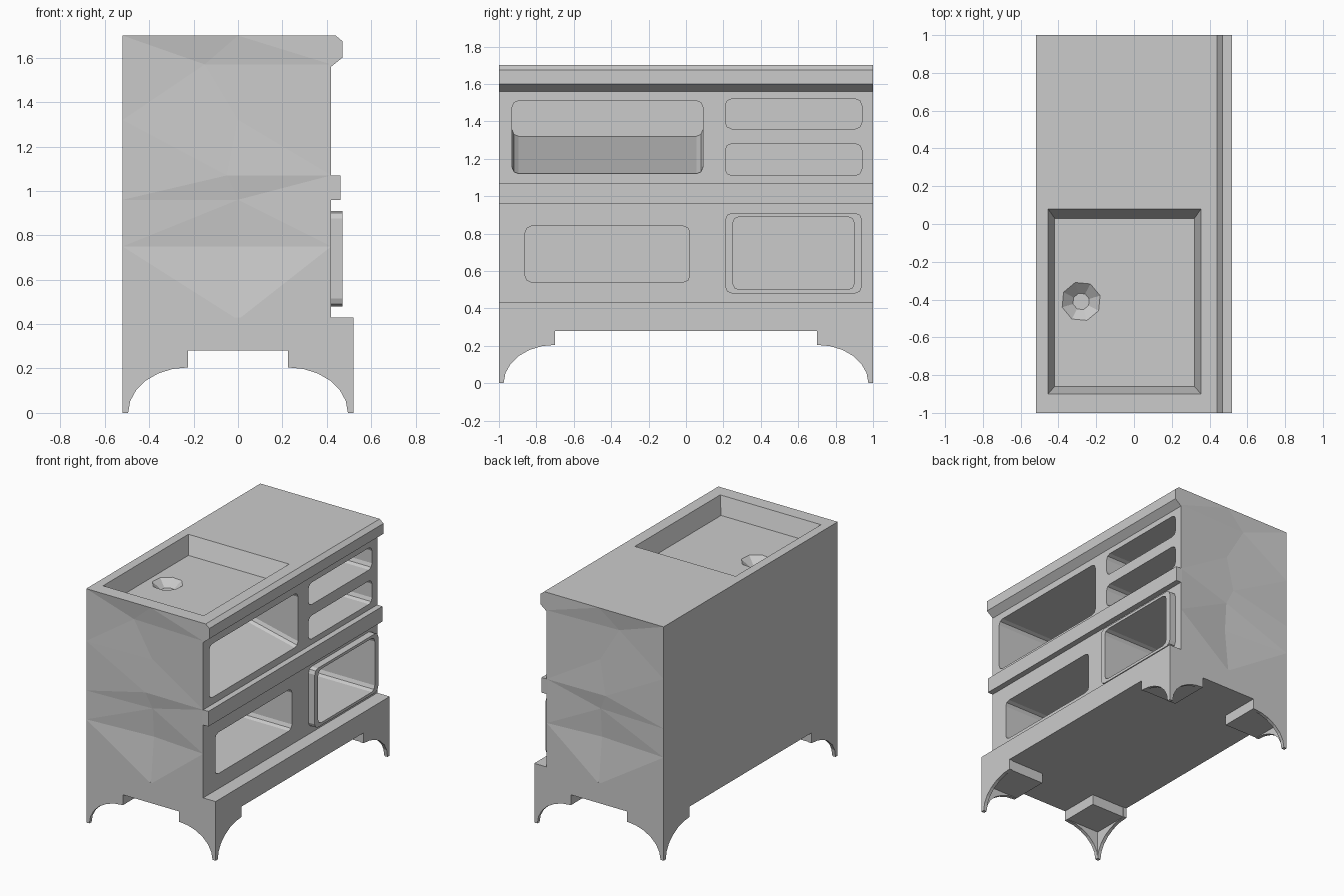
import bpy, bmesh, math
from mathutils import Vector

cube = bpy.data.objects.get("Cube")
if cube:
    bpy.data.objects.remove(cube)

grey = bpy.data.materials.new("plain_grey")
grey.use_nodes = True
colour = (0.6, 0.6, 0.6, 1)
grey.diffuse_color = colour
grey.node_tree.nodes["Principled BSDF"].inputs["Base Color"].default_value = colour


def loft(name, rings):
    """Closed solid through matching rings of points."""
    bm = bmesh.new()
    loops = [[bm.verts.new(p) for p in ring] for ring in rings]
    n = len(loops[0])
    for a, b in zip(loops, loops[1:]):
        for i in range(n):
            j = (i + 1) % n
            bm.faces.new((a[i], a[j], b[j], b[i]))
    bm.faces.new(loops[0][::-1])
    bm.faces.new(loops[-1])
    bmesh.ops.triangulate(bm, faces=[f for f in bm.faces if len(f.verts) == 4])
    bmesh.ops.recalc_face_normals(bm, faces=bm.faces)
    mesh = bpy.data.meshes.new(name)
    bm.to_mesh(mesh)
    bm.free()
    mesh.materials.append(grey)
    ob = bpy.data.objects.new(name, mesh)
    bpy.context.collection.objects.link(ob)
    return ob


def box(name, x0, x1, y0, y1, z0, z1):
    rect = [(x0, y0), (x1, y0), (x1, y1), (x0, y1)]
    return loft(name, [[(x, y, z) for x, y in rect] for z in (z0, z1)])


def rounded(y0, y1, z0, z1, r=0.035):
    """Rounded rectangle in the y-z plane."""
    pts = []
    corners = [(y1 - r, z1 - r), (y0 + r, z1 - r), (y0 + r, z0 + r), (y1 - r, z0 + r)]
    for k, (cy, cz) in enumerate(corners):
        for s in range(3):
            a = math.radians(90 * k + 45 * s)
            pts.append((cy + r * math.cos(a), cz + r * math.sin(a)))
    return pts


def cut(target, cutter):
    cutter.hide_render = True
    mod = target.modifiers.new("cut", "BOOLEAN")
    mod.operation = "DIFFERENCE"
    mod.solver = "EXACT"
    mod.object = cutter
    bpy.ops.object.select_all(action="DESELECT")
    bpy.context.view_layer.objects.active = target
    target.select_set(True)
    bpy.ops.object.modifier_apply(modifier=mod.name)
    bpy.data.objects.remove(cutter)


# Cabinet body, with shallow dents in both end walls
def body_ring(z, dent, mid):
    half = [(-0.52, -1), (mid, dent - 1), (0.42, -1)]
    return [(x, y, z) for x, y in half + [(x, -y) for x, y in half[::-1]]]


body = loft("cabinet_body", [body_ring(*r) for r in (
    (0.42, 0, 0), (0.75, 0.035, 0), (0.96, 0.02, 0), (1.07, 0.005, -0.05),
    (1.32, 0.015, 0), (1.57, 0.02, -0.15), (1.70, 0, 0))])

# Compartments open towards the long front; one has a floor rising to the back
openings = [
    (-0.93, 0.09, 1.12, 1.51, 0.2),
    (0.21, 0.94, 1.36, 1.52, 0),
    (0.21, 0.94, 1.11, 1.28, 0),
    (-0.86, 0.02, 0.54, 0.84, 0),
    (0.25, 0.90, 0.50, 0.89, 0),
]
for y0, y1, z0, z1, rise in openings:
    front = [(0.6, y, z) for y, z in rounded(y0, y1, z0, z1)]
    lip = [(0.41, y, z) for _, y, z in front]
    back = [(-0.46, y, z) for y, z in rounded(y0, y1, z0 + rise, z1)]
    cut(body, loft("opening_cutter", [back, lip, front]))

# Sink basin with sloping sides, and its octagonal drain
def rect_ring(x0, x1, y0, y1, z):
    return [(x0, y0, z), (x1, y0, z), (x1, y1, z), (x0, y1, z)]


cut(body, loft("basin_cutter", [
    rect_ring(-0.42, 0.32, -0.86, 0.03, 1.575),
    rect_ring(-0.455, 0.355, -0.90, 0.08, 1.70),
    rect_ring(-0.455, 0.355, -0.90, 0.08, 1.75)]))


def octagon(r, z):
    return [(-0.28 + r * math.cos(k * math.pi / 4 + 0.3),
             -0.41 + r * math.sin(k * math.pi / 4 + 0.3), z) for k in range(8)]


cut(body, loft("drain_cutter", [octagon(0.045, 1.525), octagon(0.105, 1.575), octagon(0.105, 1.6)]))

# Raised frame around the lower compartment
outer = rounded(0.21, 0.94, 0.48, 0.91)
frame = loft("compartment_frame", [[(x, y, z) for y, z in outer] for x in (0.41, 0.47)])
inner = rounded(0.25, 0.90, 0.50, 0.89)
cut(frame, loft("frame_cutter", [[(x, y, z) for y, z in inner] for x in (0.3, 0.6)]))

# Worktop lip, middle rail and plinth
lip_profile = [(0.41, 1.70), (0.44, 1.70), (0.47, 1.675), (0.47, 1.60), (0.42, 1.56), (0.41, 1.56)]
loft("worktop_lip", [[(x, y, z) for x, z in lip_profile] for y in (-1, 1)])
box("middle_rail", 0.41, 0.462, -1, 1, 0.96, 1.07)
box("plinth", -0.52, 0.52, -1, 1, 0.28, 0.43)

# Bracket feet: a corner block with two thin curved wings
def bracket(reach):
    """Wing outline: distance from the corner against height."""
    curve = [(0.025 + (reach - 0.025) * (1 - math.cos(a)), 0.205 * math.sin(a))
             for a in (math.radians(15 * k) for k in range(7))]
    return [(0, 0)] + curve + [(reach, 0.28), (0, 0.28)]


for sx, side in ((1, "left"), (-1, "right")):
    for sy, end in ((1, "back"), (-1, "front")):
        def corner(u, v, z):
            return Vector((sx * (0.52 - u), sy * (1 - v), z))
        tag = f"{end}_{side}"
        loft(f"{tag}_foot_block", [[corner(u, v, z) for u, v in
             ((0.01, 0.01), (0.295, 0.01), (0.295, 0.295), (0.01, 0.295))] for z in (0.205, 0.285)])
        loft(f"{tag}_foot_end_wing", [[corner(u, t, z) for u, z in bracket(0.295)] for t in (0, 0.025)])
        loft(f"{tag}_foot_side_wing", [[corner(t, v, z) for v, z in bracket(0.30)] for t in (0, 0.025)])
